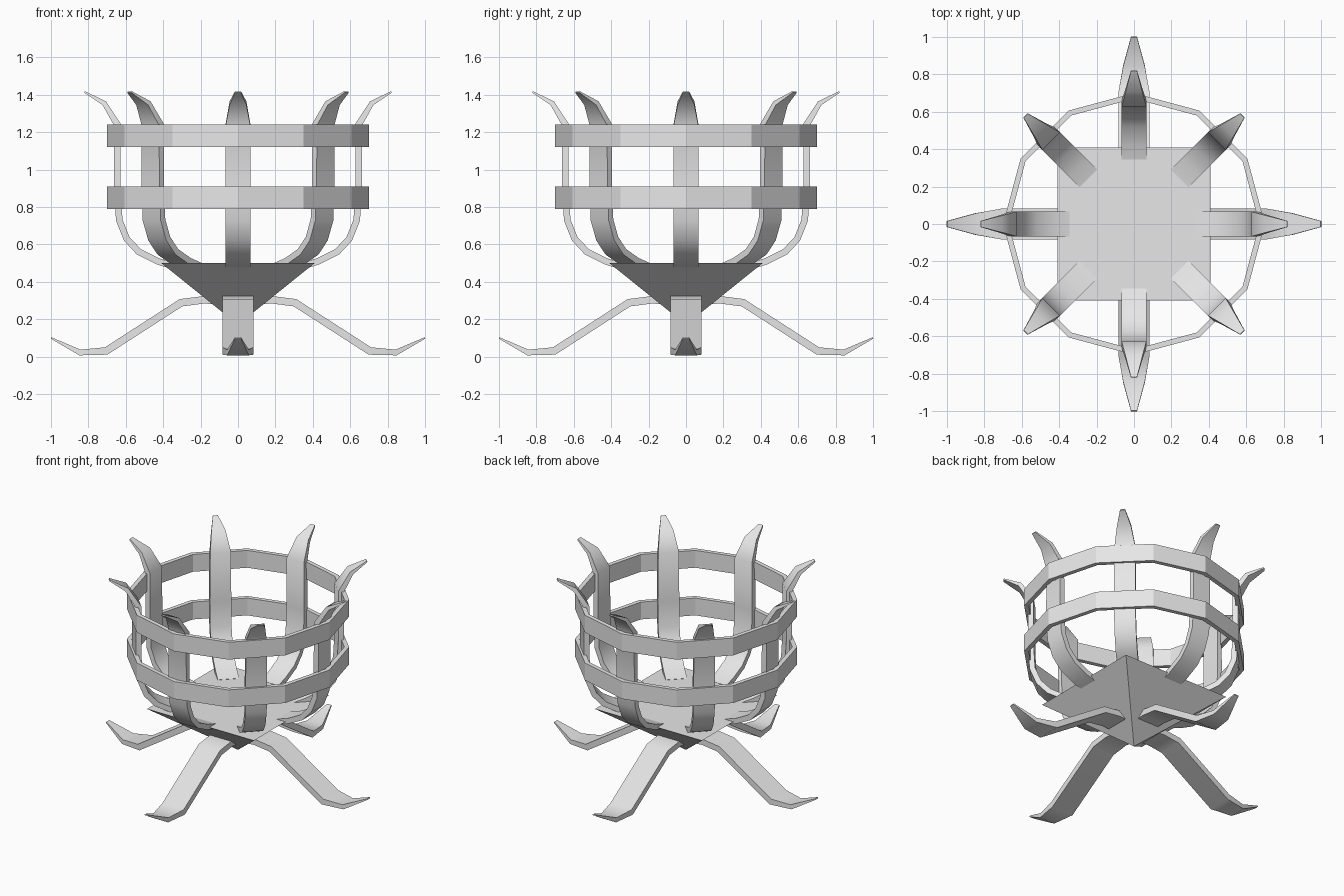
import bpy, bmesh, math
from mathutils import Vector

cube = bpy.data.objects.get("Cube")
if cube:
    bpy.data.objects.remove(cube, do_unlink=True)

iron = bpy.data.materials.new("pale_iron")
iron.use_nodes = True
colour = (0.8, 0.8, 0.8, 1)
iron.diffuse_color = colour
iron.node_tree.nodes["Principled BSDF"].inputs["Base Color"].default_value = colour


def finish(bm, name):
    """Turn a bmesh into a mesh with the iron material."""
    bmesh.ops.recalc_face_normals(bm, faces=bm.faces)
    mesh = bpy.data.meshes.new(name)
    bm.to_mesh(mesh)
    bm.free()
    mesh.materials.append(iron)
    return mesh


def place(mesh, name, turn=0, smooth=None):
    obj = bpy.data.objects.new(name, mesh)
    bpy.context.collection.objects.link(obj)
    obj.rotation_euler.z = turn
    if smooth:
        bpy.ops.object.select_all(action="DESELECT")
        obj.select_set(True)
        bpy.context.view_layer.objects.active = obj
        bpy.ops.object.shade_smooth_by_angle(angle=math.radians(smooth))
    return obj


def bent_bar(path, name):
    """Flat bar along (radius, height, half width, thickness) stations with mitred bends."""
    bm = bmesh.new()
    pts = [Vector(p[:2]) for p in path]
    sections = []
    for i, (r, z, half, thick) in enumerate(path):
        before = (pts[i] - pts[max(i - 1, 0)]).normalized()
        after = (pts[min(i + 1, len(pts) - 1)] - pts[i]).normalized()
        along = (before + after).normalized()
        mitre = max(along.dot(before), along.dot(after))
        n = Vector((-along.y, along.x)) * thick / 2 / mitre
        sections.append([bm.verts.new((r + s * n.x, w * half, z + s * n.y))
                         for s, w in ((1, -1), (1, 1), (-1, 1), (-1, -1))])
    for a, b in zip(sections, sections[1:]):
        for k in range(4):
            m = (k + 1) % 4
            bm.faces.new((a[k], a[m], b[m], b[k]))
    bm.faces.new(sections[0])
    bm.faces.new(sections[-1])
    return finish(bm, name)


def hoop(name, bottom, top, outer=0.7, inner=0.67, sides=12):
    """Twelve-sided band with a rectangular section."""
    bm = bmesh.new()
    rows = []
    for i in range(sides):
        a = math.tau * i / sides
        rows.append([bm.verts.new((r * math.cos(a), r * math.sin(a), z))
                     for r, z in ((outer, bottom), (outer, top), (inner, top), (inner, bottom))])
    for i in range(sides):
        a, b = rows[i], rows[(i + 1) % sides]
        for k in range(4):
            m = (k + 1) % 4
            bm.faces.new((a[k], b[k], b[m], a[m]))
    return place(finish(bm, name), name)


# Inverted pyramid base
bm = bmesh.new()
rim = [bm.verts.new((x * 0.41, y * 0.41, 0.5)) for x, y in ((-1, -1), (1, -1), (1, 1), (-1, 1))]
apex = bm.verts.new((0, 0, 0.17))
bm.faces.new(rim)
for i in range(4):
    bm.faces.new((rim[i], apex, rim[(i + 1) % 4]))
place(finish(bm, "base_pyramid"), "base_pyramid")

# Two hoops of the basket
hoop("lower_hoop", 0.79, 0.91)
hoop("upper_hoop", 1.12, 1.24)

# Eight curved ribs with pointed, outswept tips
rib = bent_bar([(0.35, 0.485, 0.068, 0.035), (0.43, 0.51, 0.068, 0.035),
                (0.53, 0.56, 0.068, 0.035), (0.595, 0.63, 0.068, 0.035),
                (0.635, 0.73, 0.068, 0.035), (0.645, 0.91, 0.068, 0.035),
                (0.645, 1.24, 0.066, 0.035), (0.715, 1.355, 0.045, 0.026),
                (0.82, 1.415, 0.016, 0.008)], "rib")
for i in range(8):
    place(rib, f"rib_{i + 1}", i * math.tau / 8, 40)

# Four splayed legs with upturned toes
leg = bent_bar([(0.06, 0.295, 0.082, 0.04), (0.18, 0.304, 0.082, 0.04),
                (0.305, 0.288, 0.082, 0.04), (0.705, 0.03, 0.082, 0.04),
                (0.845, 0.022, 0.058, 0.03), (1.0, 0.1, 0.016, 0.008)], "leg")
for i in range(4):
    place(leg, f"leg_{i + 1}", i * math.tau / 4, 40)
